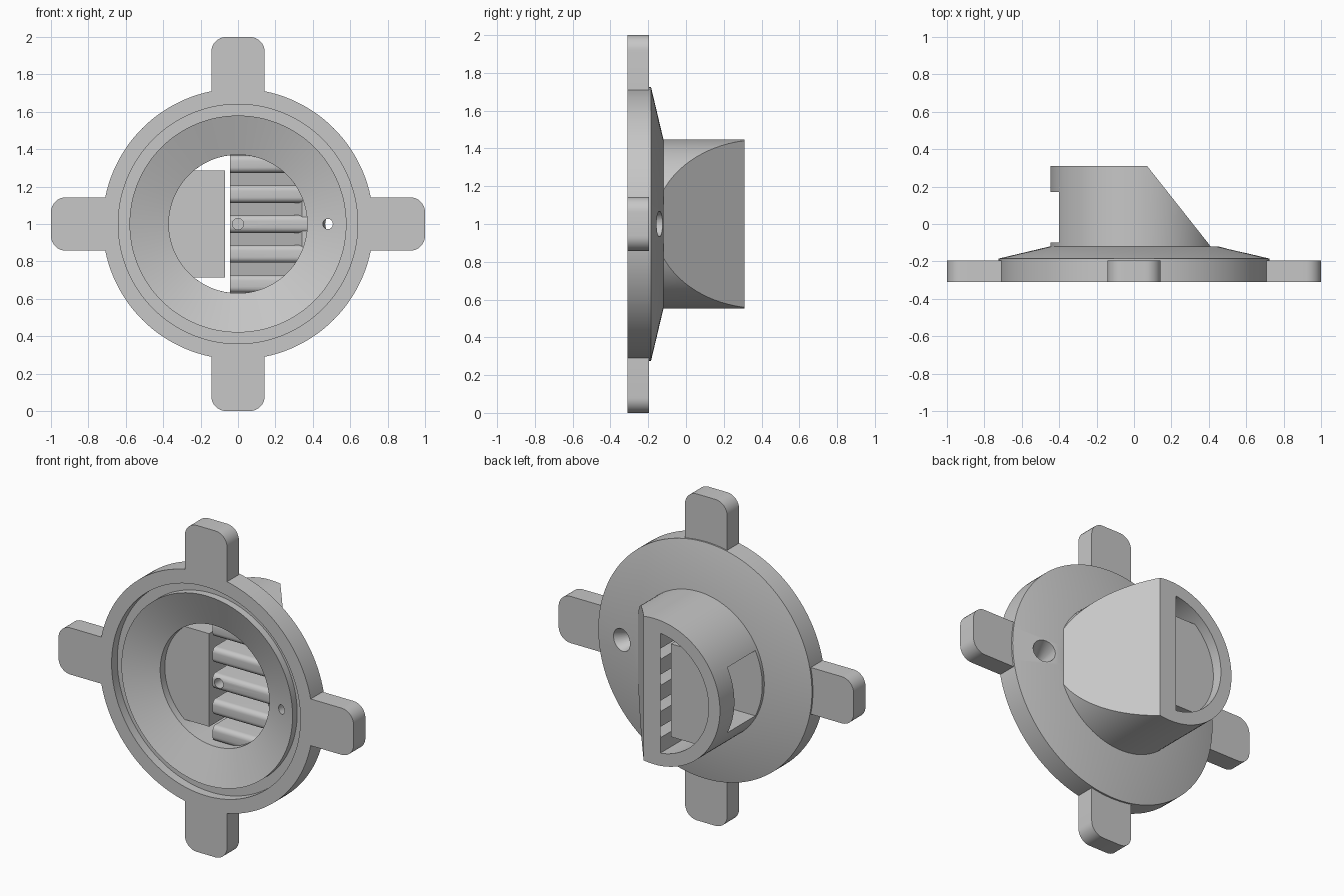
import bpy, bmesh, math
from mathutils import Vector, Matrix

cube = bpy.data.objects.get("Cube")
if cube:
    bpy.data.objects.remove(cube, do_unlink=True)

grey = bpy.data.materials.new("plain_grey")
grey.use_nodes = True
GREY = (0.57, 0.57, 0.57, 1)
grey.diffuse_color = GREY
grey.node_tree.nodes["Principled BSDF"].inputs["Base Color"].default_value = GREY

FRONT, BACK, MID = -0.31, 0.31, 1.0       # front and back planes, axis height
SLOPE = Vector((0.43, 0.34, 0))           # normal of the slanted side
INNER = Vector((-0.043, BACK, MID))       # point on the inner slanted wall
OUTER = Vector((0.07, BACK, MID))         # point on the outer slanted wall


def finish(name, bm):
    bmesh.ops.recalc_face_normals(bm, faces=bm.faces[:])
    mesh = bpy.data.meshes.new(name)
    bm.to_mesh(mesh)
    bm.free()
    mesh.materials.append(grey)
    obj = bpy.data.objects.new(name, mesh)
    bpy.context.collection.objects.link(obj)
    return obj


def clip(bm, point, normal):
    """Remove everything on the normal side of a plane and cap the cut."""
    geom = bm.verts[:] + bm.edges[:] + bm.faces[:]
    cut = bmesh.ops.bisect_plane(bm, geom=geom, plane_co=point, plane_no=normal, clear_outer=True)
    edges = [e for e in cut["geom_cut"] if isinstance(e, bmesh.types.BMEdge)]
    bmesh.ops.edgeloop_fill(bm, edges=edges)


def rod(name, start, end, r1, r2=None, clips=(), sides=96):
    """Cylinder or cone between two points, clipped by planes."""
    start, end = Vector(start), Vector(end)
    axis = end - start
    turn = axis.to_track_quat("Z", "Y").to_matrix().to_4x4()
    bm = bmesh.new()
    bmesh.ops.create_cone(bm, cap_ends=True, segments=sides, radius1=r1,
                          radius2=r1 if r2 is None else r2, depth=axis.length,
                          matrix=Matrix.Translation((start + end) / 2) @ turn)
    for point, normal in clips:
        clip(bm, point, normal)
    return finish(name, bm)


def prism(bm, points, move):
    """Extrude a flat outline along a vector."""
    face = bm.faces.new([bm.verts.new(p) for p in points])
    made = bmesh.ops.extrude_face_region(bm, geom=[face])["geom"]
    bmesh.ops.translate(bm, vec=move, verts=[v for v in made if isinstance(v, bmesh.types.BMVert)])


def box(name, x0, x1, y0, y1, z0, z1):
    bm = bmesh.new()
    prism(bm, [(x0, y0, z0), (x1, y0, z0), (x1, y1, z0), (x0, y1, z0)], (0, 0, z1 - z0))
    return finish(name, bm)


def lathe(name, profile, steps=128):
    """Closed (radius, y) profile turned around the main axis."""
    bm = bmesh.new()
    rings = []
    for i in range(steps):
        a = math.tau * i / steps
        rings.append([bm.verts.new((r * math.cos(a), y, MID + r * math.sin(a))) for r, y in profile])
    n = len(profile)
    for i in range(steps):
        a, b = rings[i], rings[(i + 1) % steps]
        for j in range(n):
            k = (j + 1) % n
            bm.faces.new((a[j], a[k], b[k], b[j]))
    return finish(name, bm)


def boolean(obj, tool, operation="DIFFERENCE"):
    mod = obj.modifiers.new("cut", "BOOLEAN")
    mod.operation, mod.object, mod.solver = operation, tool, "EXACT"
    bpy.context.view_layer.objects.active = obj
    bpy.ops.object.modifier_apply(modifier=mod.name)


# Flange with a conical dish, a ring groove around it and a conical back
flange = lathe("flange", [(0.37, -0.225), (0.58, -0.3), (0.58, -0.255), (0.64, -0.255),
                          (0.64, FRONT), (0.724, FRONT), (0.724, -0.185),
                          (0.45, -0.12), (0.37, -0.12)])
vent = rod("vent_cutter", (0.454, -0.33, MID), (0.554, -0.08, MID), 0.007, 0.087, sides=32)
boolean(flange, vent)

# Four mounting tabs with rounded outer corners
HALF, ROUND = 0.143, 0.08
outline = [(-HALF, 0.68), (HALF, 0.68)]
for side, first in ((1, 0), (-1, 90)):
    for i in range(9):
        a = math.radians(first + i * 90 / 8)
        outline.append((side * (HALF - ROUND) + ROUND * math.cos(a), 1 - ROUND + ROUND * math.sin(a)))
tabs = []
for i, place in enumerate(("top", "left", "bottom", "right")):
    bm = bmesh.new()
    prism(bm, [(x, FRONT, z) for x, z in outline], (0, 0.115, 0))
    spin = Matrix.Translation((0, 0, MID)) @ Matrix.Rotation(i * math.pi / 2, 4, "Y")
    bmesh.ops.transform(bm, matrix=spin, verts=bm.verts[:])
    tabs.append(finish(place + "_tab", bm))

# Tube with one slanted side, hollowed through to the back
tube = rod("tube", (0, -0.177, MID), (0, BACK, MID), 0.447, clips=[(OUTER, SLOPE)])
cavity = rod("cavity_cutter", (0, -0.5, MID), (0, 0.5, MID), 0.37, clips=[(INNER, SLOPE)])
pocket = box("pocket_cutter", -0.6, -0.13, -0.1, 0.17, MID - 0.2, MID + 0.2)
boolean(tube, cavity)
boolean(tube, pocket)

# Baffle block inside the tube, open to the side pocket
block = rod("baffle_block", (0, -0.18, MID), (0, 0.245, MID), 0.395,
            clips=[(Vector((-0.07, 0, MID)), Vector((1, 0, 0))),
                   (Vector((0, 0, MID + 0.285)), Vector((0, 0, 1))),
                   (Vector((0, 0, MID - 0.285)), Vector((0, 0, -1)))])
boolean(block, pocket)

# Cooling fins with rounded front edges against the slanted wall
FIN, EDGE, FIN_FRONT = 0.047, 0.03, -0.185
bm = bmesh.new()
for k in range(-2, 3):
    z = MID + 0.16 * k
    section = [(INNER.x, BACK, z + FIN), (INNER.x, BACK, z - FIN)]
    for side, first in ((-1, 0), (1, 90)):
        for i in range(7):
            a = math.radians(first + i * 15)
            section.append((INNER.x, FIN_FRONT + EDGE - EDGE * math.sin(a),
                            z + side * (FIN - EDGE) - EDGE * math.cos(a)))
    prism(bm, section, (0.5, 0, 0))
clip(bm, INNER + Vector((0.03, 0, 0)), SLOPE)
fins = finish("cooling_fins", bm)
bore = rod("bore_cutter", (0, -0.4, MID), (0, BACK - 0.001, MID), 0.39)
pin = rod("pin_hole_cutter", (0, -0.3, MID), (0, -0.08, MID), 0.03, sides=24)
boolean(fins, bore, "INTERSECT")
boolean(fins, pin)

# Clear away the cutters and shade the round parts
for tool in (vent, cavity, pocket, bore, pin):
    bpy.data.objects.remove(tool, do_unlink=True)
bpy.ops.object.select_all(action="DESELECT")
for obj in [flange, tube, block, fins] + tabs:
    obj.select_set(True)
    bpy.context.view_layer.objects.active = obj
bpy.ops.object.shade_smooth_by_angle(angle=math.radians(25))
